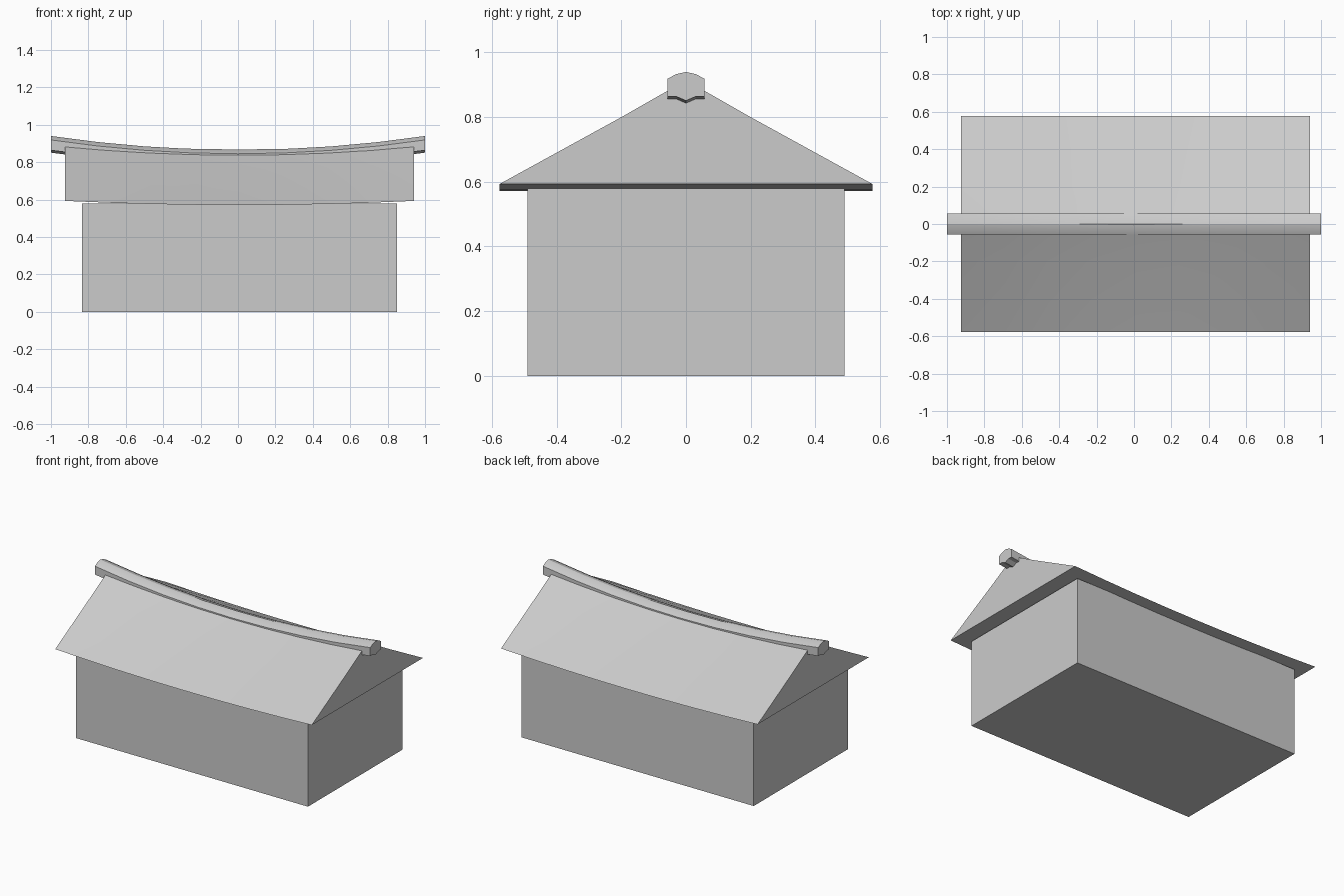
import bpy, bmesh, math

cube = bpy.data.objects.get("Cube")
if cube:
    bpy.data.objects.remove(cube, do_unlink=True)

GREY = (0.6, 0.6, 0.6, 1.0)
mat = bpy.data.materials.new("plain grey")
mat.use_nodes = True
mat.diffuse_color = GREY
mat.node_tree.nodes["Principled BSDF"].inputs["Base Color"].default_value = GREY


def loft(name, sections):
    """Skin equal-length rings of points and cap both ends."""
    bm = bmesh.new()
    rings = [[bm.verts.new(p) for p in ring] for ring in sections]
    n = len(rings[0])
    for a, b in zip(rings, rings[1:]):
        for i in range(n):
            j = (i + 1) % n
            bm.faces.new((a[i], a[j], b[j], b[i]))
    bm.faces.new(rings[0])
    bm.faces.new(rings[-1])
    bmesh.ops.recalc_face_normals(bm, faces=bm.faces)
    mesh = bpy.data.meshes.new(name)
    bm.to_mesh(mesh)
    bm.free()
    mesh.materials.append(mat)
    obj = bpy.data.objects.new(name, mesh)
    bpy.context.collection.objects.link(obj)
    bpy.ops.object.select_all(action="DESELECT")
    obj.select_set(True)
    bpy.context.view_layer.objects.active = obj
    bpy.ops.object.shade_smooth_by_angle(angle=math.radians(15))
    return obj


def mirrored(half):
    """Complete a symmetric outline from its +y half, top to bottom."""
    return half + [(-y, z) for y, z in reversed(half) if y > 0]


def sag(t):
    return t * t


MIDDLE = 0.008

# House body
walls = mirrored([(0.49, 0.58), (0.49, 0)])
loft("house_body", [[(MIDDLE + s * 0.843, y, z) for y, z in walls] for s in (-1, 1)])

# Sagging gable roof: the ridge dips more than the eaves
sections = []
for i in range(9):
    t = i / 4 - 1
    k = sag(t)
    outline = mirrored([(0, 0.868 + 0.046 * k),
                        (0.2, 0.76 + 0.04 * k),
                        (0.577, 0.571 + 0.022 * k)])
    sections.append([(MIDDLE + t * 0.932, y, z) for y, z in outline])
loft("roof", sections)

# Curved ridge beam with a peaked top and a keeled underside
beam = mirrored([(0, 0.866), (0.03, 0.859), (0.057, 0.845),
                 (0.057, 0.79), (0.03, 0.79), (0, 0.777)])
loft("ridge_beam", [[(t, y, z + 0.074 * sag(t)) for y, z in beam]
                    for t in (i / 4 - 1 for i in range(9))])
